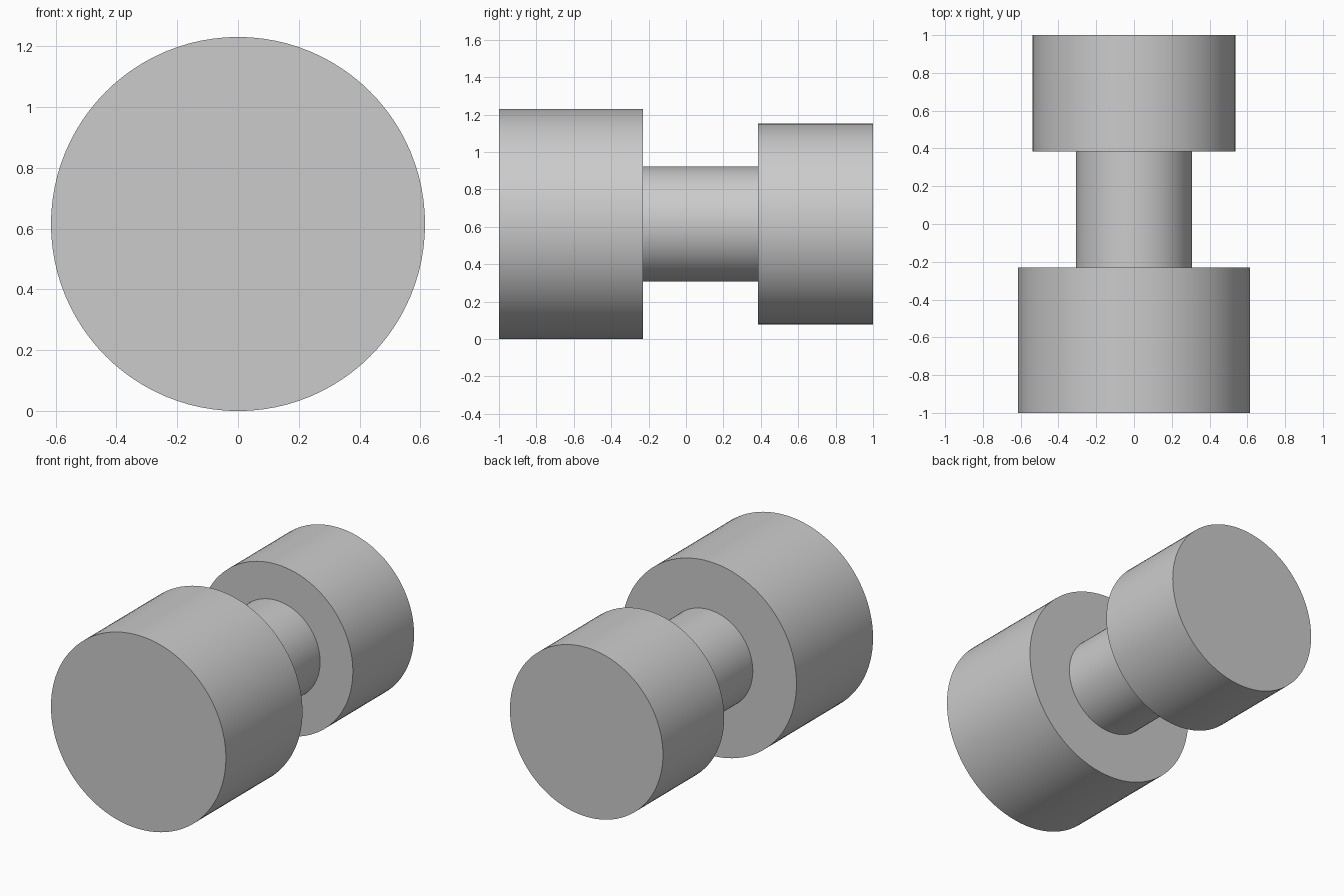
import bpy
import math

cube = bpy.data.objects.get("Cube")
if cube:
    bpy.data.objects.remove(cube, do_unlink=True)

# Plain grey finish
grey = bpy.data.materials.new("light_grey")
grey.use_nodes = True
colour = (0.6, 0.6, 0.6, 1)
grey.diffuse_color = colour
grey.node_tree.nodes["Principled BSDF"].inputs["Base Color"].default_value = colour

AXIS_Z = 0.615


def cylinder_along_y(name, radius, y_front, y_back):
    bpy.ops.mesh.primitive_cylinder_add(
        vertices=96, radius=radius, depth=y_back - y_front,
        location=(0, (y_front + y_back) / 2, AXIS_Z),
        rotation=(math.pi / 2, 0, 0))
    part = bpy.context.object
    part.name = name
    part.data.materials.append(grey)
    bpy.ops.object.shade_smooth_by_angle(angle=math.radians(30))


# Large front drum, narrow neck and smaller back drum on one axis
cylinder_along_y("front_drum", 0.615, -1, -0.231)
cylinder_along_y("neck", 0.308, -0.231, 0.385)
cylinder_along_y("back_drum", 0.538, 0.385, 1)
